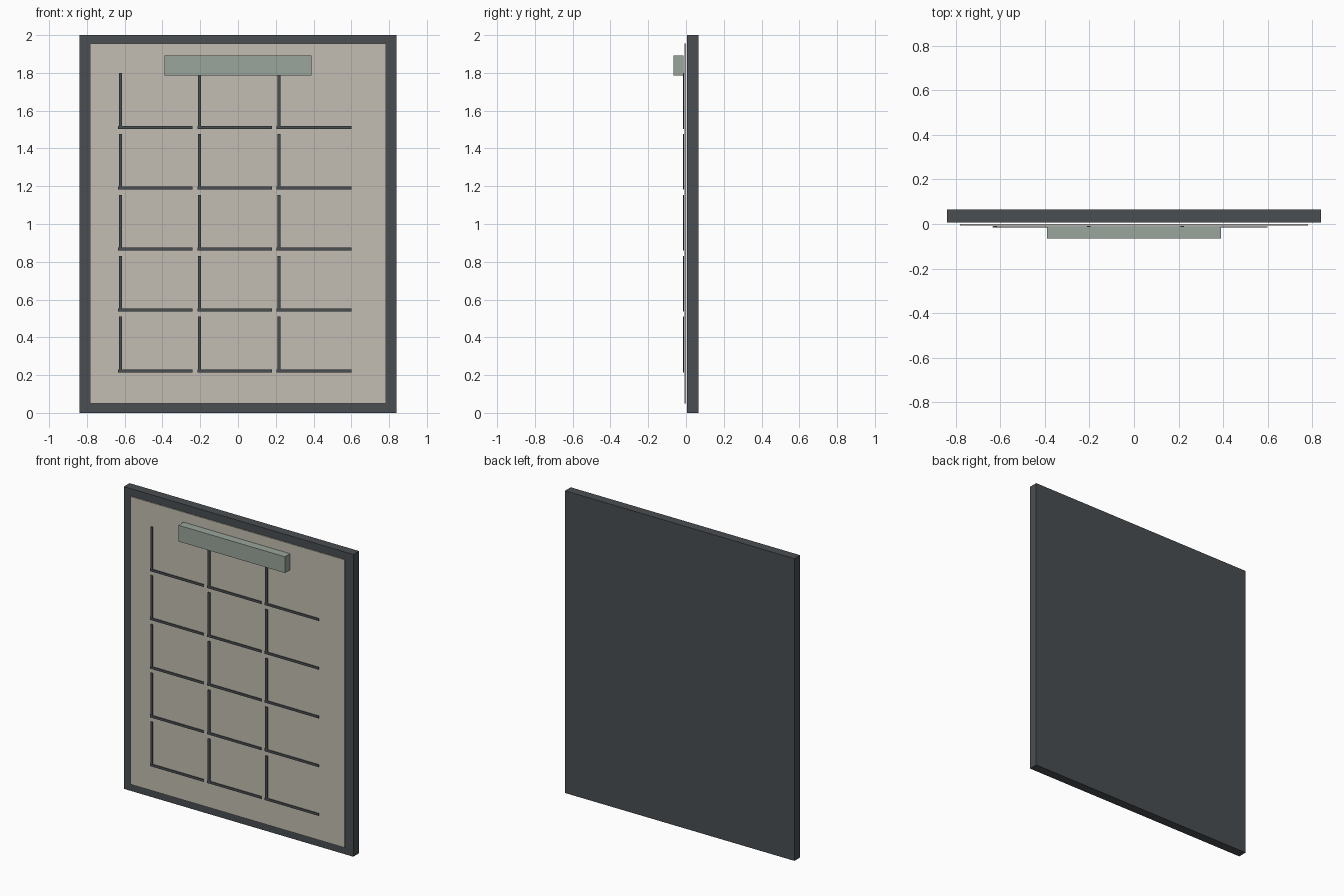
import bpy, bmesh
from mathutils import Matrix, Vector

if "Cube" in bpy.data.objects:
    bpy.data.objects.remove(bpy.data.objects["Cube"])


def material(name, r, g, b):
    def lin(c):
        c /= 255
        return c / 12.92 if c <= 0.04045 else ((c + 0.055) / 1.055) ** 2.4
    m = bpy.data.materials.new(name)
    m.diffuse_color = (lin(r), lin(g), lin(b), 1)
    m.use_nodes = True
    m.node_tree.nodes["Principled BSDF"].inputs["Base Color"].default_value = m.diffuse_color
    return m


def boxes(name, mat, bounds):
    """One object made of boxes given as (x0, x1, y0, y1, z0, z1)."""
    bm = bmesh.new()
    for x0, x1, y0, y1, z0, z1 in bounds:
        centre = Vector(((x0 + x1) / 2, (y0 + y1) / 2, (z0 + z1) / 2))
        size = Matrix.Diagonal((x1 - x0, y1 - y0, z1 - z0, 1))
        bmesh.ops.create_cube(bm, size=1, matrix=Matrix.Translation(centre) @ size)
    me = bpy.data.meshes.new(name)
    bm.to_mesh(me)
    bm.free()
    me.materials.append(mat)
    ob = bpy.data.objects.new(name, me)
    bpy.context.collection.objects.link(ob)
    return ob


charcoal = material("charcoal", 74, 78, 82)
paper = material("warm paper", 196, 190, 178)
clip = material("grey green", 154, 166, 156)

# Backing board, paper sheet and clip bar
boxes("backing_board", charcoal, [(-0.84, 0.84, 0.006, 0.066, 0, 2)])
boxes("paper_sheet", paper, [(-0.783, 0.783, -0.007, -0.001, 0.05, 1.955)])
boxes("clip_bar", clip, [(-0.39, 0.39, -0.066, -0.012, 1.785, 1.892)])

# Calendar cells: each has a left rule and a bottom rule
W, Y0, Y1 = 0.016, -0.015, -0.010
left_rules, bottom_rules = [], []
for row in range(5):
    z = 0.222 + row * 0.3225
    for col in range(3):
        x = -0.623 + col * 0.42
        left_rules.append((x - W / 2, x + W / 2, Y0, Y1, z - 0.003, z + 0.287))
        bottom_rules.append((x - 0.012, x + 0.383, Y0, Y1 - 0.001, z - W / 2, z + W / 2))
boxes("cell_left_rules", charcoal, left_rules)
boxes("cell_bottom_rules", charcoal, bottom_rules)
